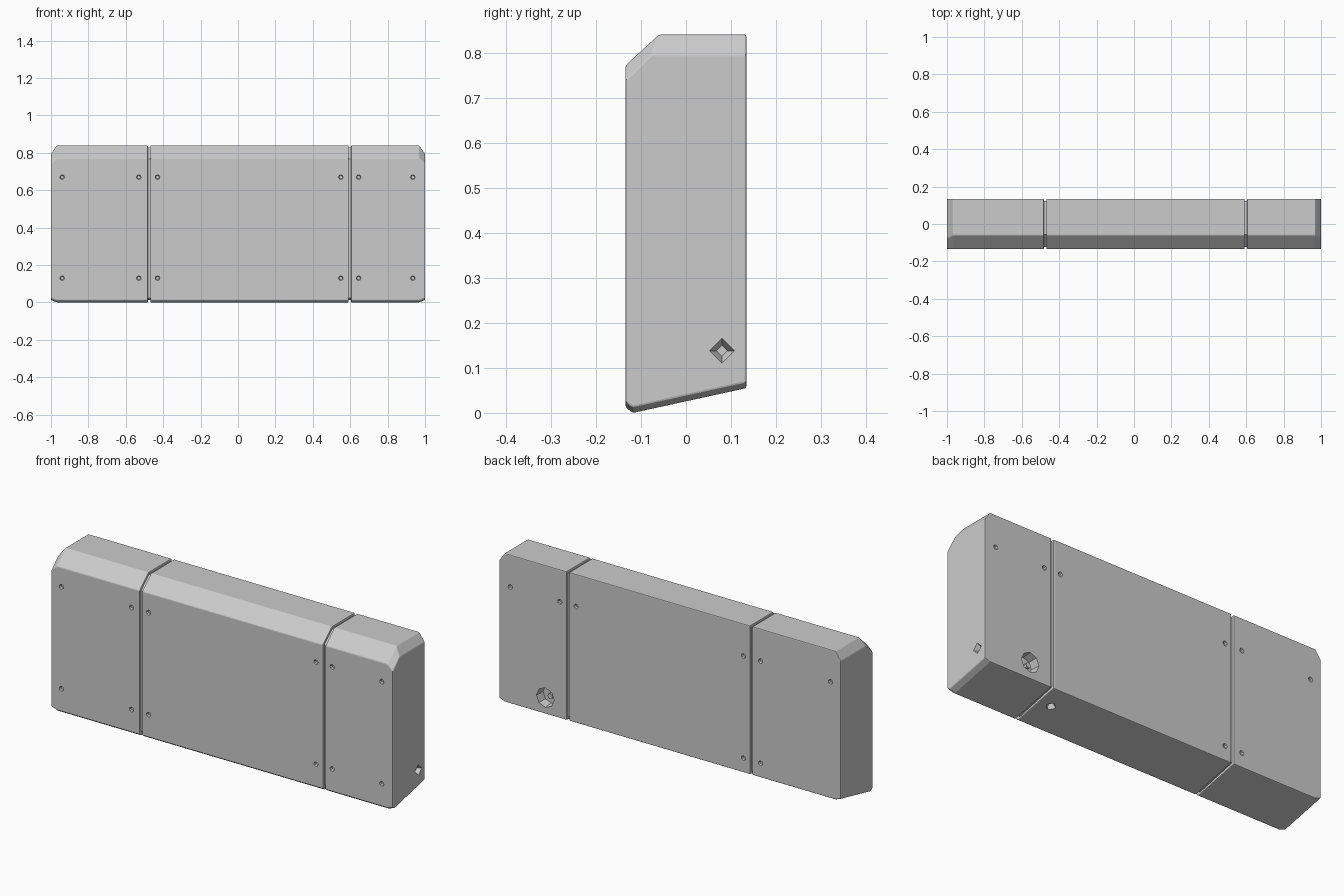
import bpy, bmesh
from math import radians
from mathutils import Matrix, Vector

if "Cube" in bpy.data.objects:
    bpy.data.objects.remove(bpy.data.objects["Cube"])

D = 0.134                     # half depth
BACK_Z = 0.055                # raised back edge of the sloping underside


def ring(full=True):
    """Side outline (y, z); the outer end is shortened to form the end chamfer."""
    if full:
        return [(-D, 0.012), (-0.118, 0.0), (D, BACK_Z), (D, 0.84), (-0.06, 0.84), (-D, 0.772)]
    return [(-D, 0.024), (-0.118, 0.012), (D, BACK_Z + 0.012), (D, 0.795), (-0.078, 0.795), (-D, 0.74)]


def inset_ring(d):
    return [(-D + d, 0.012 + d), (-0.118 + d, d), (D - d, BACK_Z + d),
            (D - d, 0.84 - d), (-0.06 + d * 0.4, 0.84 - d), (-D + d, 0.772 - d * 0.4)]


def make_object(name, bm):
    bmesh.ops.recalc_face_normals(bm, faces=bm.faces[:])
    mesh = bpy.data.meshes.new(name)
    bm.to_mesh(mesh)
    bm.free()
    ob = bpy.data.objects.new(name, mesh)
    bpy.context.collection.objects.link(ob)
    return ob


def loft(name, sections):
    """Skin outlines placed along x and cap both ends."""
    bm = bmesh.new()
    rows = [[bm.verts.new((x, y, z)) for y, z in pts] for x, pts in sections]
    for a, b in zip(rows, rows[1:]):
        for i in range(len(a)):
            j = (i + 1) % len(a)
            bm.faces.new((a[i], a[j], b[j], b[i]))
    bm.faces.new(rows[0])
    bm.faces.new(rows[-1])
    return make_object(name, bm)


def hole(bm, pos, axis, r, r_in, depth, sides):
    """Recess cutter centred on a surface point, narrowing along axis."""
    axis = Vector(axis)
    rot = axis.to_track_quat('Z', 'Y').to_matrix().to_4x4()
    # starts slightly outside the surface
    out = 0.004
    place = Matrix.Translation(Vector(pos) + axis * (depth - out) / 2) @ rot
    bmesh.ops.create_cone(bm, cap_ends=True, segments=sides, radius1=r,
                          radius2=r_in, depth=depth + out, matrix=place)


# Screw holes, cable port and small notches
cut = bmesh.new()
missing_back = {(-0.94, 0.13), (0.55, 0.13), (0.645, 0.13), (0.935, 0.13)}
for x in (-0.94, -0.53, -0.43, 0.55, 0.645, 0.935):
    for z in (0.13, 0.67):
        hole(cut, (x, -D, z), (0, 1, 0), 0.014, 0.009, 0.014, 8)
        if (x, z) not in missing_back:
            hole(cut, (x, D, z), (0, -1, 0), 0.014, 0.009, 0.014, 8)
hole(cut, (0.73, D, 0.14), (0, -1, 0), 0.052, 0.048, 0.05, 8)
hole(cut, (1.0, 0.08, 0.138), (-1, 0, 0), 0.03, 0.012, 0.03, 4)
hole(cut, (0.52, 0.03, 0.032), (0, 0, 1), 0.03, 0.012, 0.025, 4)
cutter = make_object("hole_cutters", cut)
cutter.hide_render = True
cutter.hide_set(True)

# Three housing panels separated by narrow grooves
G = 0.007
J1, J2 = -0.475, 0.598
panels = [
    loft("left_panel", [(-1.0, ring(False)), (-0.968, ring()), (J1 - G, ring())]),
    loft("centre_panel", [(J1 + G, ring()), (J2 - G, ring())]),
    loft("right_panel", [(J2 + G, ring()), (0.968, ring()), (1.0, ring(False))]),
]
for ob in panels:
    bev = ob.modifiers.new("edge_bevel", 'BEVEL')
    bev.width = 0.004
    bev.segments = 2
    bev.limit_method = 'ANGLE'
    bev.angle_limit = radians(25)
    boo = ob.modifiers.new("holes", 'BOOLEAN')
    boo.operation = 'DIFFERENCE'
    boo.solver = 'EXACT'
    boo.object = cutter

# Recessed spacers closing the grooves
for name, x in (("left_spacer", J1), ("right_spacer", J2)):
    loft(name, [(x - G - 0.001, inset_ring(0.012)), (x + G + 0.001, inset_ring(0.012))])

# Small plug inside the cable port
plug = bmesh.new()
bmesh.ops.create_cone(plug, cap_ends=True, segments=8, radius1=0.014, radius2=0.014, depth=0.03,
                      matrix=Matrix.Translation((0.72, D - 0.04, 0.14)) @ Matrix.Rotation(radians(90), 4, 'X'))
make_object("port_plug", plug)
